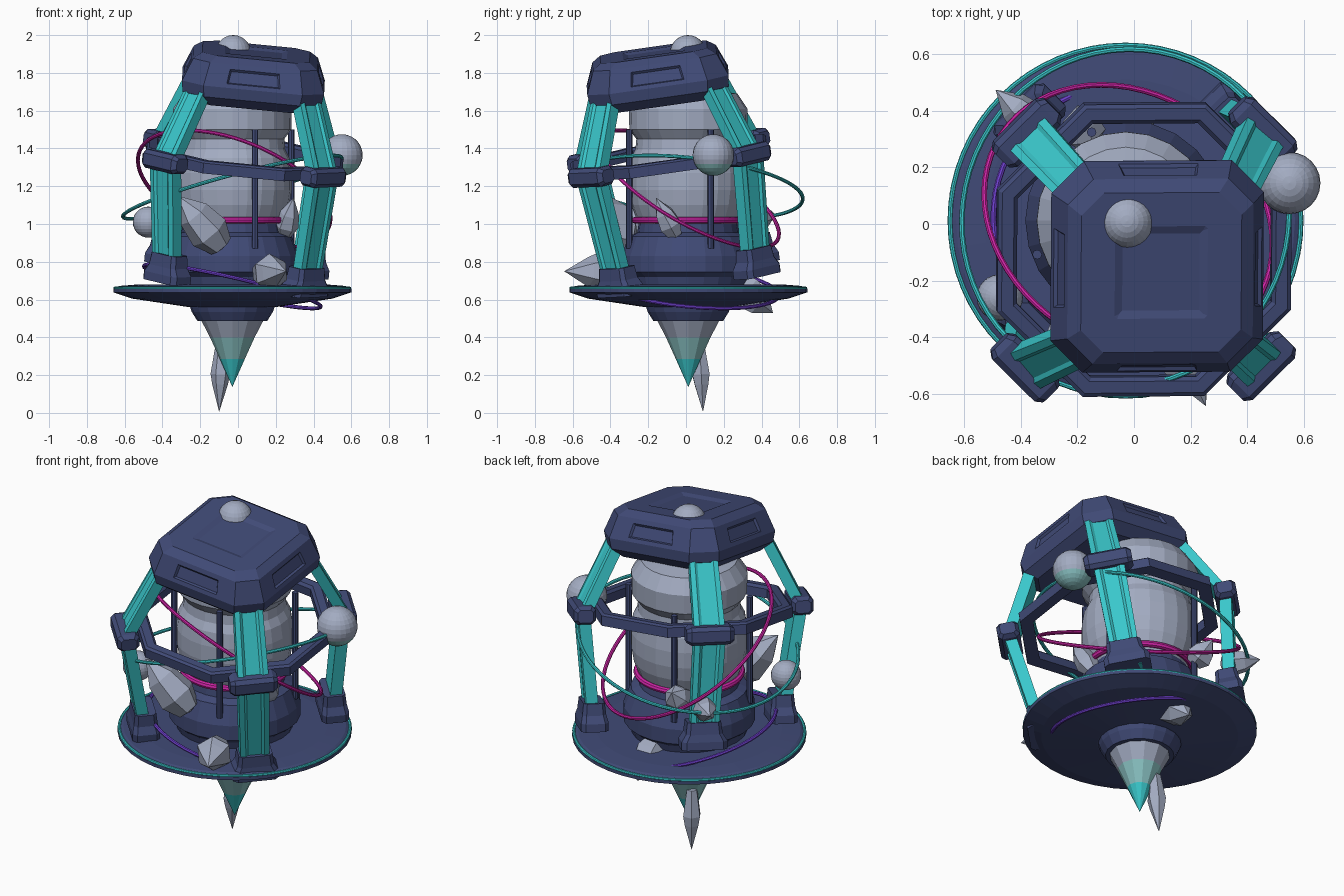
import bpy, bmesh, math
from mathutils import Vector, Matrix

if "Cube" in bpy.data.objects:
    bpy.data.objects.remove(bpy.data.objects["Cube"])

def mat(name, r, g, b):
    m = bpy.data.materials.new(name)
    lin = lambda c: ((c / 255 + 0.055) / 1.055) ** 2.4
    m.diffuse_color = (lin(r), lin(g), lin(b), 1)
    m.use_nodes = True
    m.node_tree.nodes["Principled BSDF"].inputs["Base Color"].default_value = m.diffuse_color
    return m

NAVY = mat("navy", 64, 74, 118)
GRAY = mat("pale gray", 163, 172, 194)
TEAL = mat("teal", 58, 200, 204)
PALE = mat("pale teal", 136, 192, 193)
PINK = mat("magenta", 206, 36, 166)
PURPLE = mat("purple", 112, 64, 208)

C = Vector((-0.03, 0.012, 0))                     # upright axis of base and core
AXIS = Vector((0.115, -0.167, 1.17))              # leaning axis of the cage
TILT = Vector((0, 0, 1)).rotation_difference(AXIS).to_matrix().to_4x4()
CAP = Matrix.Translation((0.085, -0.155, 1.795)) @ TILT
RING = Matrix.Translation((0.035, -0.09, 1.35)) @ TILT
FEET = Matrix.Translation((-0.01, 0.012, 0.72)) @ TILT

def finish(bm, name, *mats, matrix=None):
    bmesh.ops.recalc_face_normals(bm, faces=bm.faces)
    me = bpy.data.meshes.new(name)
    bm.to_mesh(me)
    bm.free()
    for m in mats:
        me.materials.append(m)
    ob = bpy.data.objects.new(name, me)
    bpy.context.collection.objects.link(ob)
    if matrix:
        ob.matrix_world = matrix
    return ob

def loft(name, sections, *mats, matrix=None, caps=True, edit=None):
    """Skin a list of equal-length closed sections."""
    bm = bmesh.new()
    rows = [[bm.verts.new(p) for p in s] for s in sections]
    n = len(rows[0])
    for a, b in zip(rows, rows[1:]):
        for i in range(n):
            bm.faces.new((a[i], a[(i + 1) % n], b[(i + 1) % n], b[i]))
    if caps:
        bm.faces.new(rows[0])
        bm.faces.new(rows[-1])
    else:
        bmesh.ops.remove_doubles(bm, verts=bm.verts, dist=1e-5)
    if edit:
        edit(bm)
    return finish(bm, name, *mats, matrix=matrix)

def turned(name, profile, sides, *mats, matrix=None, closed=False, turn=0, edit=None):
    """Revolve a (radius, height) profile."""
    prof = [(max(r, 1e-7), z) for r, z in profile] + ([profile[0]] if closed else [])
    ang = [turn + 2 * math.pi * i / sides for i in range(sides)]
    secs = [[(r * math.cos(a), r * math.sin(a), z) for a in ang] for r, z in prof]
    return loft(name, secs, *mats, matrix=matrix, caps=False, edit=edit)

def hoop(name, center, radius, thick, m, normal=(0, 0, 1)):
    prof = [(radius + thick * math.cos(k * math.pi / 4), thick * math.sin(k * math.pi / 4)) for k in range(8)]
    rot = Vector((0, 0, 1)).rotation_difference(Vector(normal)).to_matrix().to_4x4()
    return turned(name, prof, 64, m, matrix=Matrix.Translation(center) @ rot, closed=True)

def crystal(name, base, tip, r, mid=(0.3, 0.6), sides=6):
    base, tip = Vector(base), Vector(tip)
    d = tip - base
    rot = Vector((0, 0, 1)).rotation_difference(d).to_matrix().to_4x4()
    L = d.length
    prof = [(0, 0), (r * 0.6, 0.04 * L), (r, mid[0] * L), (r * 0.8, mid[1] * L), (0, L)]
    return turned(name, prof, sides, GRAY, matrix=Matrix.Translation(base) @ rot)

def ball(name, center, r, low=None):
    bm = bmesh.new()
    bmesh.ops.create_uvsphere(bm, u_segments=24, v_segments=14, radius=r)
    for f in bm.faces:
        if low is not None and f.calc_center_median().z < low:
            f.material_index = 1
    return finish(bm, name, GRAY, PALE, matrix=Matrix.Translation(center))

def square(h, c, z):
    """Square section with clipped corners."""
    k = h - c
    return [(h, -k, z), (h, k, z), (k, h, z), (-k, h, z), (-h, k, z), (-h, -k, z), (-k, -h, z), (k, -h, z)]

UP = Matrix.Translation(C)

# round base plate with rim light
turned("base_disc", [(0, .678), (.5, .68), (.6, .672), (.63, .656), (.63, .638), (.53, .605), (.23, .56), (0, .56)],
       40, NAVY, matrix=UP)
hoop("rim_light", C + Vector((0, 0, .66)), .621, .009, TEAL)
turned("spike_collar", [(0, .57), (.225, .565), (.215, .535), (.185, .487), (0, .487)], 20, NAVY, matrix=UP)

# drill-like spike, banded by height
def bands(bm):
    for f in bm.faces:
        z = f.calc_center_median().z
        f.material_index = 2 if z < .285 else 1 if z < .4 else 0
turned("bottom_spike", [(0, .49), (.164, .488), (.118, .4), (.066, .285), (0, .137)], 12, GRAY, PALE, TEAL,
       matrix=UP, edit=bands)

# core: navy pedestal, glowing seam, gray vessel
turned("pedestal", [(0, .67), (.31, .67), (.325, .72), (.355, .745), (.355, .83), (.315, .935), (.27, .955), (.26, 1.02), (0, 1.02)],
       24, NAVY, matrix=UP)
hoop("glowing_seam", C + Vector((0, 0, 1.02)), .282, .018, PINK)
turned("vessel", [(0, .98), (.255, .98), (.275, 1.03), (.302, 1.1), (.315, 1.18), (.315, 1.27), (.303, 1.35), (.28, 1.395),
                  (.275, 1.45), (.312, 1.5), (.314, 1.61), (.26, 1.69), (0, 1.73)], 24, GRAY, matrix=UP)
for i in range(4):
    a = math.radians(21 + 90 * i)
    turned(f"core_rod_{i}", [(0, .87), (.017, .87), (.017, 1.5), (0, 1.5)], 8, NAVY,
           matrix=Matrix.Translation(C + Vector((.335 * math.cos(a), .335 * math.sin(a), 0))))

# leaning cap with shallow recessed panels
def panels(bm):
    bmesh.ops.recalc_face_normals(bm, faces=bm.faces)
    top = [f for f in bm.faces if f.normal.z > .99]
    bmesh.ops.inset_region(bm, faces=top, thickness=.13, depth=0)
    bmesh.ops.inset_region(bm, faces=top, thickness=.03, depth=-.012)
    side = [f for f in bm.faces if abs(f.normal.z) < .5 and f.calc_area() > .05
            and min(abs(f.normal.x), abs(f.normal.y)) < .1]
    for f in side:
        bmesh.ops.inset_individual(bm, faces=[f], thickness=.035)
        c = f.calc_center_median()
        t = Vector((-f.normal.y, f.normal.x, 0)).normalized()
        for v in f.verts:
            v.co -= t * (v.co - c).dot(t) * .4
        bmesh.ops.inset_individual(bm, faces=[f], thickness=.012, depth=-.012)
loft("cap", [square(.285, .08, .118), square(.33, .09, .085), square(.378, .115, -.035), square(.37, .115, -.095),
             square(.315, .1, -.145)], NAVY, matrix=CAP, edit=panels)

# octagonal brace ring
turned("brace_ring", [(.565, -.03), (.565, .025), (.55, .035), (.505, .035), (.49, .02), (.49, -.03)], 8, NAVY,
       matrix=RING, closed=True, turn=math.pi / 8)

# four grooved legs with clamps and feet
GROOVE = [(-.085, -.035), (.085, -.035), (.085, .03), (.055, .035), (.04, .024), (-.04, .024), (-.055, .035), (-.085, .03)]
for sx, sy, side in ((1, -1, "front_right"), (1, 1, "back_right"), (-1, -1, "front_left"), (-1, 1, "back_left")):
    out = Vector((sx, sy, 0)).normalized()
    tan = Vector((-out.y, out.x, 0))
    top = CAP @ Vector((.275 * sx, .275 * sy, -.04))
    knee = RING @ Vector((.42 * sx, .42 * sy, 0))
    foot = FEET @ Vector((.365 * sx, .365 * sy, 0))
    loft(f"{side}_leg", [[p + tan * w * s + out * d for w, d in GROOVE]
                         for p, s in ((top, .9), (knee, 1), (foot, .9))], TEAL)
    basis = Matrix((tan, out, (0, 0, 1))).transposed().to_4x4()
    rows = [[(x, y * k, z * k) for y, z in ((-.06, -.03), (-.04, -.05), (.04, -.05), (.06, -.03),
                                            (.06, .03), (.04, .05), (-.04, .05), (-.06, .03))]
            for x, k in ((-.13, .7), (-.105, 1), (.105, 1), (.13, .7))]
    loft(f"{side}_clamp", rows, NAVY, matrix=Matrix.Translation(knee) @ TILT @ basis)
    block = [[(w * x, d * y, z) for x, y in ((1, .7), (.8, 1), (-.8, 1), (-1, .7), (-1, -.7), (-.8, -1), (.8, -1), (1, -.7))]
             for w, d, z in ((.125, .075, -.01), (.125, .075, .035), (.1, .065, .075), (.092, .058, .14))]
    loft(f"{side}_foot", block, NAVY, matrix=Matrix.Translation(foot) @ TILT @ basis)

# orbit hoops
hoop("magenta_orbit", C + Vector((.01, .005, 1.185)), .54, .0105, PINK, (.4, .58, 1))
hoop("teal_orbit", C + Vector((0, .01, 1.195)), .6, .01, TEAL, (-.27, .11, 1))
hoop("purple_orbit", C + Vector((0, 0, .67)), .48, .0105, PURPLE, (.23, .1, 1))

# floating balls
ball("top_ball", (-.025, .01, 1.905), .095)
ball("right_ball", (.55, .145, 1.365), .11, low=-.04)
ball("left_ball", (-.475, -.26, 1.01), .082)

# crystal shards
crystal("front_shard", (-.08, -.33, .87), (-.32, -.41, 1.15), .11, (.3, .65))
crystal("right_shard", (.24, -.05, .93), (.295, -.16, 1.14), .065)
crystal("rim_shard", (.12, -.36, .74), (.255, -.645, .75), .1, (.4, .55))
crystal("back_left_shard", (-.33, .33, 1.02), (-.49, .475, 1.05), .07)
crystal("back_shard", (-.17, .29, .98), (-.2, .42, 1.09), .08)
crystal("under_shard", (0, .23, .71), (0, .46, .53), .1, (.4, .7))
crystal("hanging_shard", (-.088, .07, .37), (-.1, .09, .005), .052, (.45, .6))
